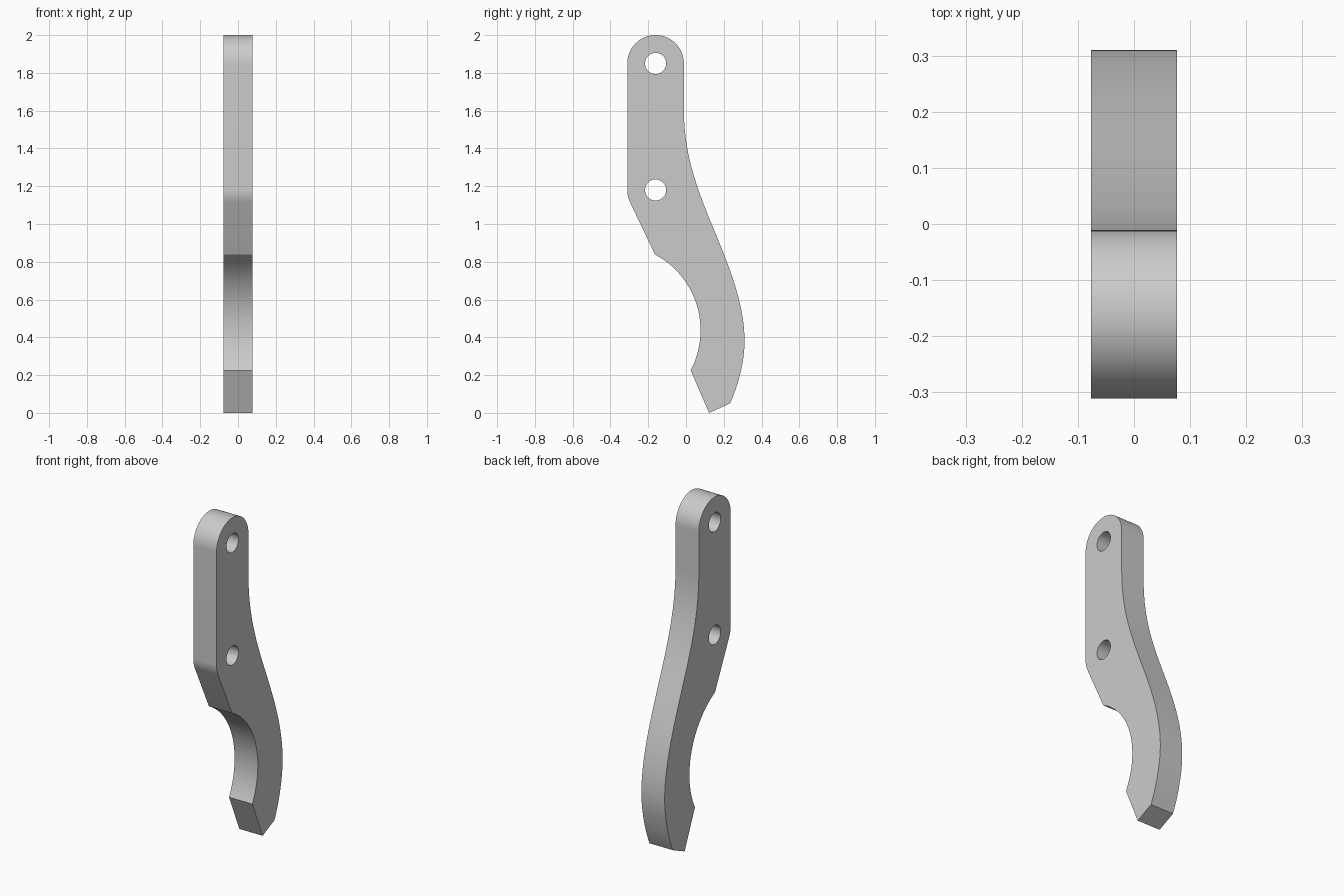
import bpy, bmesh
from math import cos, sin, radians
from mathutils import Vector
from mathutils.geometry import interpolate_bezier

if "Cube" in bpy.data.objects:
    bpy.data.objects.remove(bpy.data.objects["Cube"])

HALF_WIDTH = 0.0765
HOLE_RADIUS = 0.056
END_RADIUS = 0.15
UPPER_HOLE = (-0.161, 1.85)
LOWER_HOLE = (-0.161, 1.18)


def arc(centre, radius, start, end, steps):
    """Points of an arc in the (y, z) plane, angles in degrees."""
    angles = [radians(start + (end - start) * i / steps) for i in range(steps + 1)]
    return [(centre[0] + radius * cos(a), centre[1] + radius * sin(a)) for a in angles]


def bezier(a, b, c, d, steps=20):
    pts = interpolate_bezier(*[Vector((*p, 0)) for p in (a, b, c, d)], steps)
    return [(p.x, p.y) for p in pts]


# Outline: rounded top, chamfered front, hooked inner arc, tip and S-shaped back
outline = arc(UPPER_HOLE, END_RADIUS, 0, 180, 40)
outline += arc(LOWER_HOLE, END_RADIUS, 180, 205, 8)
outline += arc((-0.378, 0.437), 0.455, 62, -27.7, 32)
outline += [(0.122, 0.0)]
outline += bezier((0.233, 0.05), (0.27, 0.13), (0.31, 0.26), (0.31, 0.38))
outline += bezier((0.31, 0.38), (0.31, 0.57), (0.235, 0.761), (0.15, 0.965))[1:]
outline += bezier((0.15, 0.965), (0.065, 1.17), (-0.011, 1.36), (-0.011, 1.6))[1:]

# Flat plate with two holes, thickened along x
bm = bmesh.new()
loops = [outline] + [arc(c, HOLE_RADIUS, 0, 350, 35) for c in (UPPER_HOLE, LOWER_HOLE)]
edges = []
for loop in loops:
    verts = [bm.verts.new((-HALF_WIDTH, y, z)) for y, z in loop]
    edges += [bm.edges.new((v, verts[i - 1])) for i, v in enumerate(verts)]
bmesh.ops.triangle_fill(bm, edges=edges, use_beauty=True, normal=(1, 0, 0))
extruded = bmesh.ops.extrude_face_region(bm, geom=bm.faces[:], use_keep_orig=True)
bmesh.ops.translate(bm, vec=(2 * HALF_WIDTH, 0, 0),
                    verts=[g for g in extruded["geom"] if isinstance(g, bmesh.types.BMVert)])
bmesh.ops.recalc_face_normals(bm, faces=bm.faces[:])

mesh = bpy.data.meshes.new("lever_arm")
bm.to_mesh(mesh)
bm.free()
lever = bpy.data.objects.new("lever_arm", mesh)
bpy.context.collection.objects.link(lever)

# Plain grey finish
grey = bpy.data.materials.new("light grey")
grey.use_nodes = True
colour = (0.6, 0.6, 0.6, 1)
grey.diffuse_color = colour
grey.node_tree.nodes["Principled BSDF"].inputs["Base Color"].default_value = colour
mesh.materials.append(grey)

# Smooth curved sides, sharp rims
bpy.ops.object.select_all(action="DESELECT")
lever.select_set(True)
bpy.context.view_layer.objects.active = lever
bpy.ops.object.shade_smooth_by_angle(angle=radians(20))
